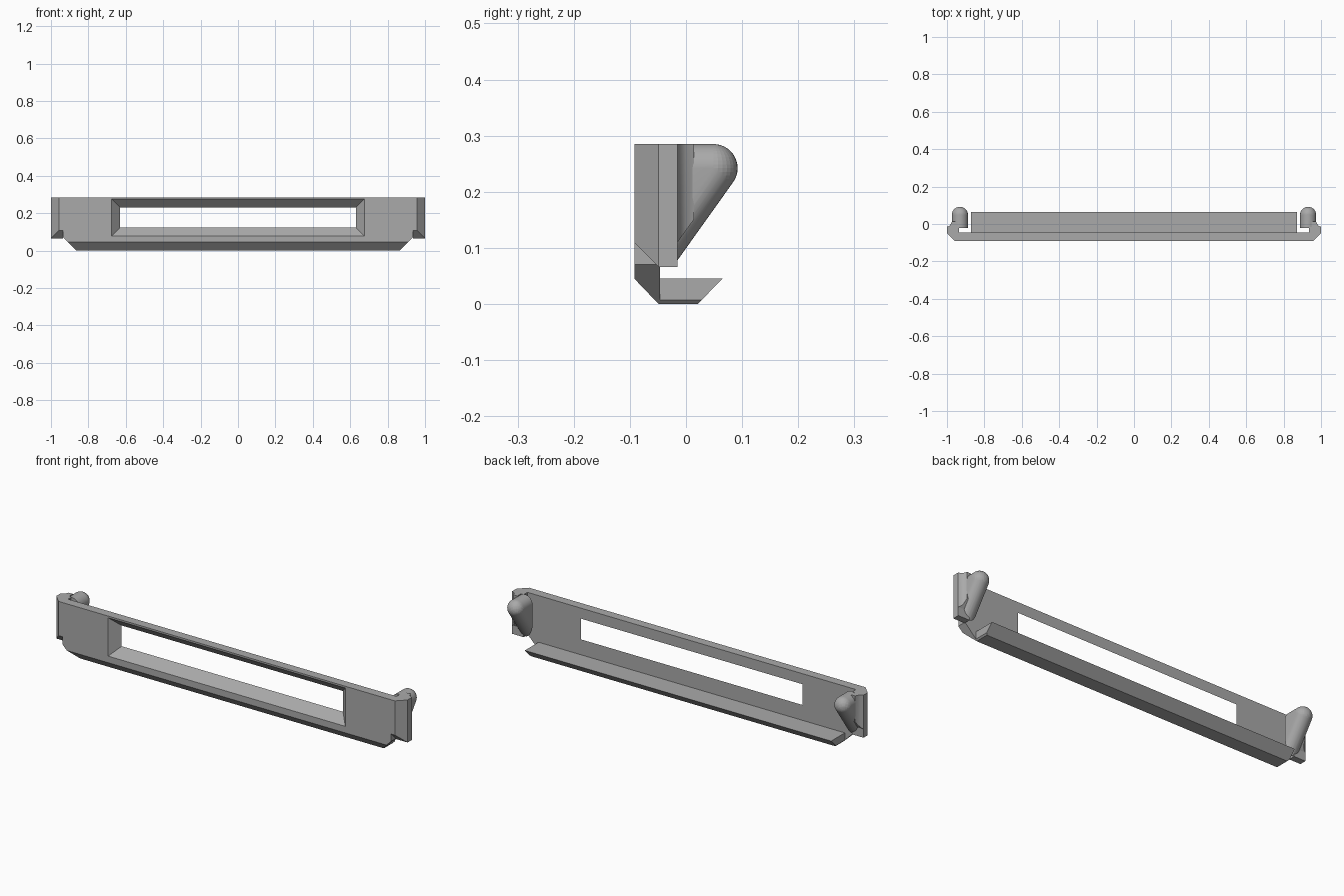
import bpy, bmesh
from mathutils import Vector, Matrix

if "Cube" in bpy.data.objects:
    bpy.data.objects.remove(bpy.data.objects["Cube"], do_unlink=True)

grey = bpy.data.materials.new("mid grey")
grey.use_nodes = True
grey.diffuse_color = (0.4, 0.4, 0.4, 1)
grey.node_tree.nodes["Principled BSDF"].inputs["Base Color"].default_value = (0.4, 0.4, 0.4, 1)


def prism(profile, place, start, end):
    """Extrude a 2D profile; place(u, v, w) gives the 3D position."""
    bm = bmesh.new()
    face = bm.faces.new([bm.verts.new(place(u, v, start)) for u, v in profile])
    moved = bmesh.ops.extrude_face_region(bm, geom=[face])["geom"]
    shift = Vector(place(0, 0, end)) - Vector(place(0, 0, start))
    bmesh.ops.translate(bm, vec=shift, verts=[g for g in moved if isinstance(g, bmesh.types.BMVert)])
    bmesh.ops.recalc_face_normals(bm, faces=bm.faces)
    return bm


def slice_off(bm, point, normal):
    """Remove everything on the normal side of a plane and cap the cut."""
    cut = bmesh.ops.bisect_plane(bm, geom=bm.verts[:] + bm.edges[:] + bm.faces[:],
                                 plane_co=point, plane_no=normal, clear_outer=True)
    edges = [g for g in cut["geom_cut"] if isinstance(g, bmesh.types.BMEdge)]
    bmesh.ops.holes_fill(bm, edges=edges)
    bmesh.ops.recalc_face_normals(bm, faces=bm.faces)


def finish(bm, name, side=1, smooth=False):
    if side < 0:
        bmesh.ops.scale(bm, vec=(-1, 1, 1), verts=bm.verts)
        bmesh.ops.recalc_face_normals(bm, faces=bm.faces)
    mesh = bpy.data.meshes.new(name)
    bm.to_mesh(mesh)
    bm.free()
    obj = bpy.data.objects.new(name, mesh)
    bpy.context.collection.objects.link(obj)
    mesh.materials.append(grey)
    bpy.ops.object.select_all(action='DESELECT')
    obj.select_set(True)
    bpy.context.view_layer.objects.active = obj
    if smooth:
        bpy.ops.object.shade_smooth_by_angle(angle=0.7)
    return obj


along_x = lambda y, z, x: (x, y, z)
along_z = lambda x, y, z: (x, y, z)

FRONT, EDGE, BACK, TOP = -0.092, -0.049, -0.046, 0.285
SLOPE = 0.865   # where the slanted lower corners meet the base


def trim_corners(bm):
    for s in (-1, 1):
        slice_off(bm, (s * SLOPE, 0, 0), (s, 0, -1))


# Front plate with bevelled lower edge and slanted corners
plate_bm = prism([(FRONT, TOP), (FRONT, 0.045), (EDGE, 0), (BACK, 0), (BACK, TOP)], along_x, -0.935, 0.935)
trim_corners(plate_bm)
plate = finish(plate_bm, "front_plate")

# Tapered window opening, cut through the plate
cutter_bm = bmesh.new()
bmesh.ops.create_cube(cutter_bm, size=1)
for v in cutter_bm.verts:
    near = v.co.y < 0
    grow = 0.01 if near else -0.01
    half_x, half_z = (0.675, 0.0985) if near else (0.63, 0.0535)
    sx, sz = (1 if v.co.x > 0 else -1), (1 if v.co.z > 0 else -1)
    v.co = (sx * (half_x + grow), (FRONT - 0.01) if near else (BACK + 0.01), 0.1775 + sz * (half_z + grow))
cutter = finish(cutter_bm, "window_cutter")
cutter.hide_render = True
boolean = plate.modifiers.new("window", 'BOOLEAN')
boolean.operation = 'DIFFERENCE'
boolean.solver = 'EXACT'
boolean.object = cutter
bpy.context.view_layer.objects.active = plate
bpy.ops.object.modifier_apply(modifier="window")
bpy.data.objects.remove(cutter, do_unlink=True)

# Rear ledge with undercut lip
ledge = prism([(BACK, 0), (0.021, 0), (0.065, 0.045), (BACK, 0.045)], along_x, -0.872, 0.872)
trim_corners(ledge)
finish(ledge, "rear_ledge")

for side, word in ((1, "left"), (-1, "right")):
    # End wing that carries the clip
    wing = prism([(0.935, FRONT), (0.957, FRONT), (1, EDGE), (1, -0.015), (0.935, -0.015)],
                 along_z, 0.066, TOP)
    slice_off(wing, (0, FRONT, 0.109), (0, -1, -1))
    finish(wing, word + "_wing", side)

    # Rounded clip: hull of a swept ball, cut flat at the front
    clip = bmesh.new()
    for y, z in ((0.049, 0.242), (-0.08, 0.242), (-0.08, 0.061)):
        bmesh.ops.create_uvsphere(clip, u_segments=32, v_segments=20, radius=0.043,
                                  matrix=Matrix.Translation((0.931, y, z)))
    hull = bmesh.ops.convex_hull(clip, input=clip.verts[:])
    unused = {g for g in hull["geom_interior"] + hull["geom_unused"] if isinstance(g, bmesh.types.BMVert)}
    bmesh.ops.delete(clip, geom=list(unused), context='VERTS')
    old = [f for f in hull["geom_holes"] if f.is_valid and isinstance(f, bmesh.types.BMFace)]
    bmesh.ops.delete(clip, geom=old, context='FACES')
    slice_off(clip, (0, -0.021, 0), (0, -1, 0))
    finish(clip, word + "_clip", side, smooth=True)

    # Concave fillet blending the clip into the wing
    fillet = prism([(0.95, -0.018), (1, -0.018), (1, -0.015), (0.988, -0.010), (0.979, 0),
                    (0.973, 0.014), (0.95, 0.014)], along_z, 0.07, TOP)
    slice_off(fillet, (0, -0.015, 0.11), (0, 0.81, -0.58))
    finish(fillet, word + "_fillet", side, smooth=True)
